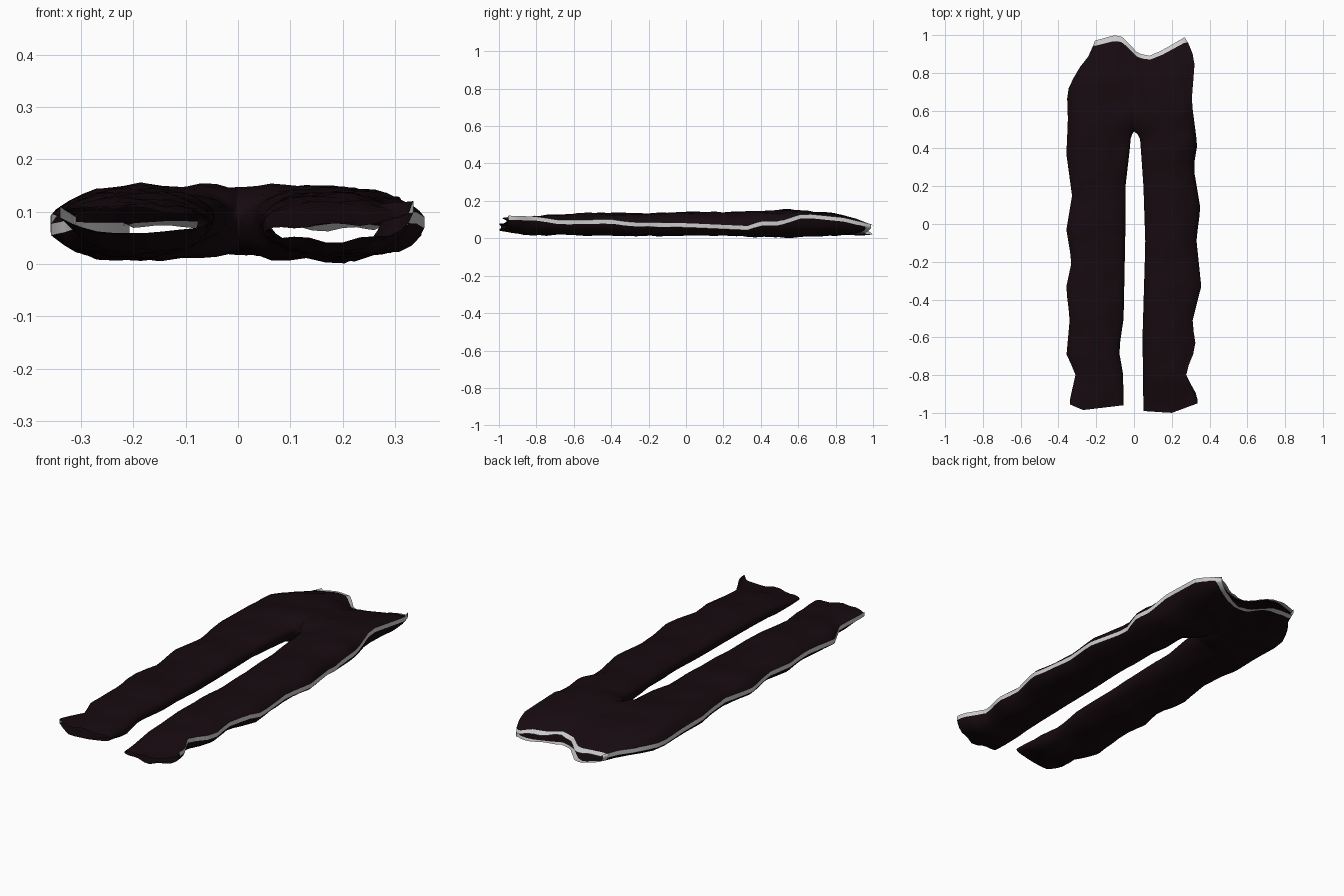
import bpy, bmesh, math

if "Cube" in bpy.data.objects:
    bpy.data.objects.remove(bpy.data.objects["Cube"])

# outline tables: (position along y, value)
OUTER_R = [(-1, .335), (-.95, .335), (-.8, .272), (-.65, .328), (-.52, .308), (-.33, .356), (-.08, .33),
           (.08, .352), (.3, .315), (.42, .335), (.65, .305), (.87, .322), (.95, .298), (1, .268)]
OUTER_L = [(-1, .34), (-.96, .338), (-.8, .308), (-.7, .358), (-.5, .34), (-.34, .36), (-.2, .33), (-.03, .358),
           (.15, .328), (.37, .358), (.55, .35), (.71, .355), (.83, .3), (.92, .235), (1, .207)]
INNER_R = [(-1, .05), (-.6, .045), (-.1, .06), (.2, .05), (.4, .036), (.45, .032), (.475, .02), (.49, 0)]
INNER_L = [(-1, .055), (-.8, .058), (-.67, .08), (-.5, .055), (0, .045), (.2, .045), (.4, .022), (.45, .018),
           (.475, .01), (.49, 0)]
SEAM_R = [(-1, .11), (-.8, .105), (-.67, .085), (-.4, .09), (-.3, .075), (0, .07), (.33, .055), (.4, .08),
          (.5, .08), (.63, .122), (.85, .10), (1, .065)]
SEAM_L = [(-1, .10), (-.9, .09), (-.7, .065), (-.4, .085), (0, .07), (.3, .085), (.6, .07), (1, .068)]
TOP_R = [(-1, .075), (-.93, .088), (-.8, .118), (-.5, .135), (-.2, .13), (0, .14), (.2, .137), (.55, .150),
         (.8, .132), (.92, .10), (1, .07)]
TOP_L = [(-1, .105), (-.93, .11)] + TOP_R[2:]
BOTTOM_R = [(-1, .042), (-.85, .02), (-.3, .012), (.2, .014), (.55, .003), (.8, .014), (1, .026)]
BOTTOM_L = [(-1, .062), (-.93, .048)] + BOTTOM_R[1:]
INNER_HEIGHT = [(-1, .5), (-.7, .58), (.1, .62), (.49, .68), (1, .5)]   # inseam height within the leg
HEM = [(-.34, -.955), (-.27, -.985), (-.06, -.96), (.05, -.99), (.2, -1), (.335, -.95)]
WAIST = [(-.21, .97), (-.1, 1), (-.06, .99), (.02, .905), (.08, .89), (.15, .92), (.27, .99)]

CROTCH = .49
ROWS = [-1, -.97] + [-.93 + .06 * i for i in range(22)] + [.37, .41, .45, .475, CROTCH, .52, .56] \
    + [.61 + .06 * i for i in range(6)] + [.97, 1]
ANGLES = [.35 + (math.pi - .35) * i / 12 for i in range(13)]


def at(table, x):
    if x <= table[0][0]:
        return table[0][1]
    for (a, p), (b, q) in zip(table, table[1:]):
        if x <= b:
            return p + (q - p) * (x - a) / (b - a)
    return table[-1][1]


def place(v, x, z):
    """Bend the end rows onto the hem and waist curves."""
    y = v
    lo, hi = max(0, (-.7 - v) / .3), max(0, (v - .6) / .4)
    y += lo * (at(HEM, x) + 1) + hi * (at(WAIST, x) - 1)
    return (x, y, max(z, 0))


def ring(v, side):
    """Section from inner top, round the outer seam, to inner bottom."""
    right = side > 0
    xo = at(OUTER_R if right else OUTER_L, v)
    xi = at(INNER_R if right else INNER_L, v)
    seam = at(SEAM_R if right else SEAM_L, v)
    top = at(TOP_R if right else TOP_L, v)
    bottom = at(BOTTOM_R if right else BOTTOM_L, v)
    inner = bottom + (top - bottom) * at(INNER_HEIGHT, v)
    opening = min(1, max(0, (v - CROTCH) / .1)) ** .5

    def arc(limit, sign):
        pts = [(side * xo, seam + sign * .011)]
        for a in ANGLES:
            u = (1 + math.cos(a)) / 2
            x = side * (xi + (xo - xi) * u)
            mid = inner + (seam - inner) * u
            h = max(0, math.sin(a)) ** .85
            if math.cos(a) < 0:
                h += (1 - h) * opening
            fold = .006 * math.sin(17 * v + 23 * x) * math.sin(9 * v - 31 * x + sign)
            fold += .003 * math.sin(29 * v - 47 * x + 2 * sign)
            if sign < 0 and abs(v) < .8:
                fold += .014 * (1 - u) ** 2     # underside lifts towards the inseam
            pts.append((x, mid + (limit - mid + fold) * h))
        return pts
    pts = arc(top, 1)[::-1] + arc(bottom, -1)
    return [place(v, x, z) for x, z in pts]


def build(name, pick, material=None):
    """Skin the sections, keeping only the faces that pick(row, column) accepts."""
    bm = bmesh.new()
    for side in (-1, 1):
        grid = [[bm.verts.new(p) for p in ring(v, side)] for v in ROWS]
        for r in range(len(ROWS) - 1):
            for c in range(len(grid[0]) - 1):
                if pick(r, c):
                    f = [grid[r][c], grid[r][c + 1], grid[r + 1][c + 1], grid[r + 1][c]]
                    face = bm.faces.new(f if side < 0 else f[::-1])
                    face.smooth = True
    bmesh.ops.delete(bm, geom=[v for v in bm.verts if not v.link_faces], context='VERTS')
    bmesh.ops.remove_doubles(bm, verts=bm.verts, dist=.0005)
    bm.normal_update()
    # make normals point outward
    if sum(f.normal.x * f.calc_center_median().x + f.normal.z * (f.calc_center_median().z - .07)
           for f in bm.faces) < 0:
        bmesh.ops.reverse_faces(bm, faces=bm.faces)
    mesh = bpy.data.meshes.new(name)
    bm.to_mesh(mesh)
    bm.free()
    obj = bpy.data.objects.new(name, mesh)
    bpy.context.collection.objects.link(obj)
    if material:
        mesh.materials.append(material)


cloth = bpy.data.materials.new("dark_cloth")
cloth.diffuse_color = (.008, .003, .005, 1)
cloth.use_nodes = True
cloth.node_tree.nodes["Principled BSDF"].inputs["Base Color"].default_value = cloth.diffuse_color
SEAM_COLUMN = len(ANGLES)
BAND_ROW = len(ROWS) - 2

# dark trouser legs and seat
build("trousers", lambda r, c: c != SEAM_COLUMN and r < BAND_ROW, cloth)
# pale stripe down each outer seam
build("side_stripes", lambda r, c: c == SEAM_COLUMN and r < BAND_ROW)
# pale waistband
build("waistband", lambda r, c: r >= BAND_ROW)
